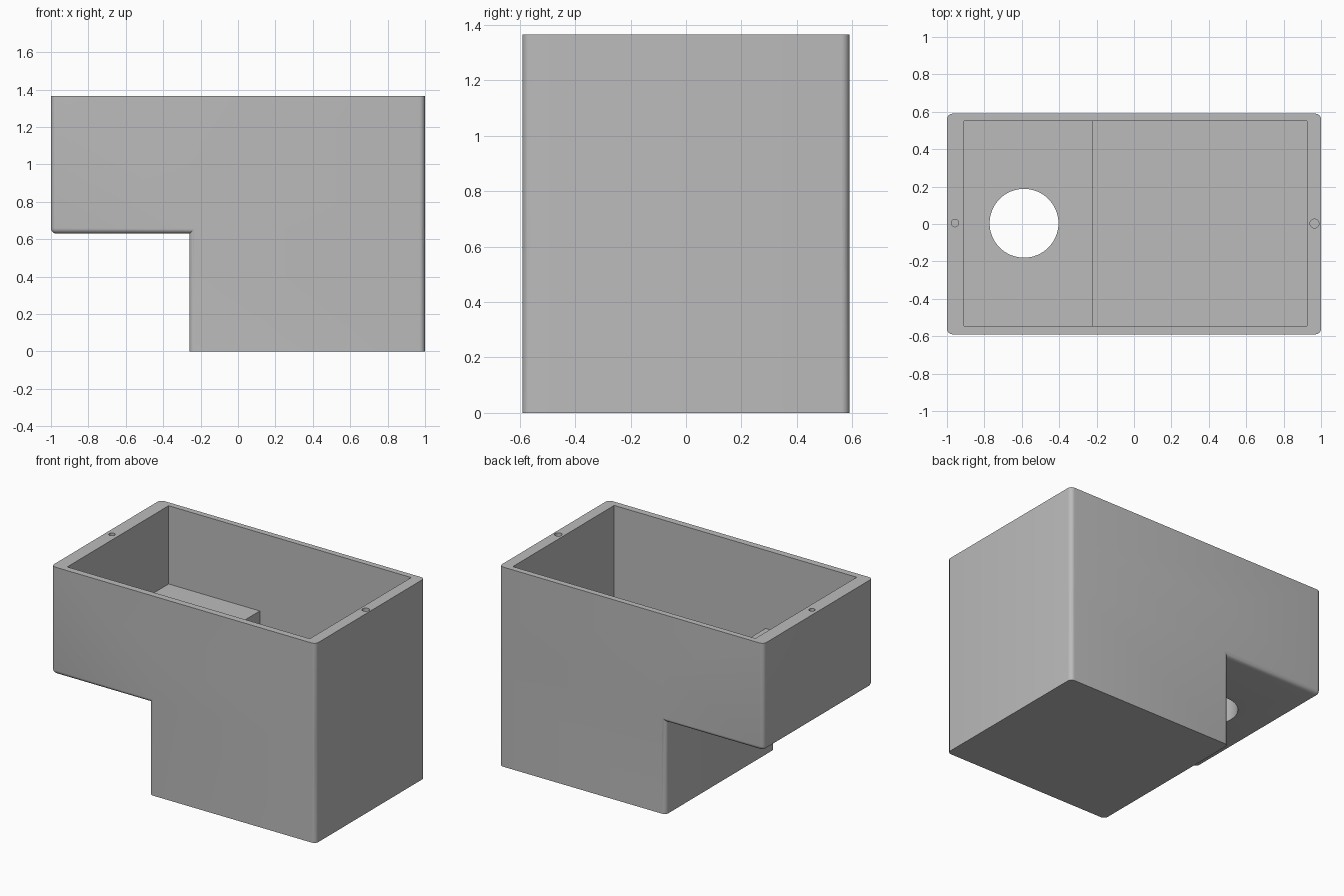
import bpy
import bmesh
import math
from mathutils import Matrix, Vector

default = bpy.data.objects.get("Cube")
if default:
    bpy.data.objects.remove(default, do_unlink=True)

TOP = 1.365        # rim height
SHELF = 0.63       # underside of the overhang
HALF_Y = 0.59
ROUND = 0.03

grey = bpy.data.materials.new("plain grey")
grey.use_nodes = True
colour = (0.5, 0.5, 0.5, 1)
grey.diffuse_color = colour
grey.node_tree.nodes["Principled BSDF"].inputs["Base Color"].default_value = colour


def finish(name, bm):
    mesh = bpy.data.meshes.new(name)
    bmesh.ops.recalc_face_normals(bm, faces=bm.faces)
    bm.to_mesh(mesh)
    bm.free()
    mesh.materials.append(grey)
    obj = bpy.data.objects.new(name, mesh)
    bpy.context.collection.objects.link(obj)
    return obj


def box(name, low, high, rounded=None):
    """Box between two corners; edges that pass the rule are rounded."""
    low, high = Vector(low), Vector(high)
    bm = bmesh.new()
    bmesh.ops.create_cube(bm, size=1)
    for v in bm.verts:
        v.co = Vector([c * s for c, s in zip(v.co, high - low)]) + (low + high) / 2
    if rounded:
        edges = [e for e in bm.edges if rounded(*[v.co for v in e.verts])]
        bmesh.ops.bevel(bm, geom=edges, offset=ROUND, segments=6,
                        profile=0.5, affect='EDGES', clamp_overlap=True)
    return finish(name, bm)


def drill(name, x, y, radius, bottom, top, sides):
    bm = bmesh.new()
    bmesh.ops.create_cone(bm, cap_ends=True, segments=sides, radius1=radius,
                          radius2=radius, depth=top - bottom,
                          matrix=Matrix.Translation((x, y, (top + bottom) / 2)))
    return finish(name, bm)


def upright(a, b):
    return abs(a.z - b.z) > 0.1


def all_but_rim(a, b):
    return upright(a, b) or a.z < SHELF + 0.1


# Outer shell: overhanging upper box joined to the lower box
housing = box("housing", (-1, -HALF_Y, SHELF), (1, HALF_Y, TOP), all_but_rim)
lower = box("lower_block", (-0.26, -HALF_Y, 0), (1, HALF_Y, 1), upright)

# Stepped cavity, round shelf opening and two screw holes in the rim
cutters = [
    box("upper_cavity", (-0.91, -0.545, 0.83), (0.925, 0.55, 1.6)),
    box("lower_cavity", (-0.22, -0.545, 0.05), (0.925, 0.55, 1.5)),
    drill("shelf_opening", -0.588, 0.004, 0.184, 0.4, 1.1, 64),
    drill("right_screw_hole", -0.957, 0.005, 0.02, TOP - 0.15, 1.5, 24),
    drill("left_screw_hole", 0.965, 0.002, 0.024, TOP - 0.15, 1.5, 24),
]

for tool in [lower] + cutters:
    tool.hide_render = True
    mod = housing.modifiers.new(tool.name, 'BOOLEAN')
    mod.operation = 'UNION' if tool == lower else 'DIFFERENCE'
    mod.solver = 'EXACT'
    mod.object = tool

# Bake the result and remove the helpers
bpy.context.view_layer.update()
graph = bpy.context.evaluated_depsgraph_get()
result = bpy.data.meshes.new_from_object(housing.evaluated_get(graph))
housing.modifiers.clear()
housing.data = result
result.materials.clear()
result.materials.append(grey)
for tool in [lower] + cutters:
    bpy.data.objects.remove(tool, do_unlink=True)

# Smooth the rounded corners, keep hard edges crisp
bpy.ops.object.select_all(action='DESELECT')
housing.select_set(True)
bpy.context.view_layer.objects.active = housing
bpy.ops.object.shade_smooth_by_angle(angle=math.radians(30))
